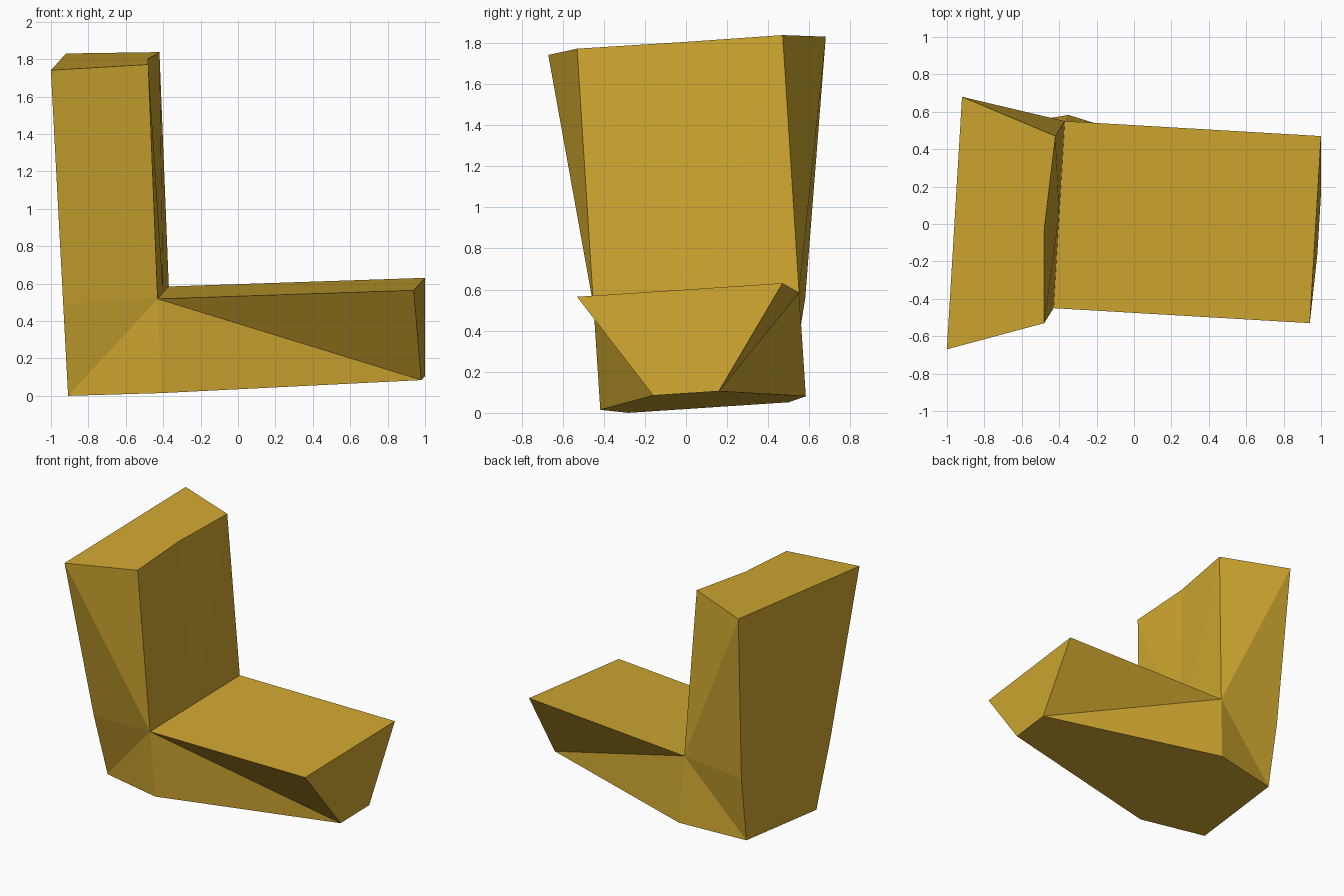
import bpy, bmesh
from mathutils import Vector

if "Cube" in bpy.data.objects:
    bpy.data.objects.remove(bpy.data.objects["Cube"])

# Slightly tilted width axis; the body is mirrored along it
AXIS = Vector((0.06, 1.0, 0.066))

# L profile: centre point (x, y, z) and half width
PROFILE = [
    ((-0.96, 0.005, 1.786), 0.675),   # 0 top rear
    ((-0.45, -0.03, 1.805), 0.50),    # 1 top front
    ((-0.40, 0.05, 0.552), 0.50),     # 2 inner corner
    ((0.97, -0.03, 0.598), 0.50),     # 3 seat end, upper
    ((0.99, 0.0, 0.095), 0.16),       # 4 seat end, lower
    ((-0.38, 0.083, 0.048), 0.50),    # 5 underside
    ((-0.885, 0.11, 0.026), 0.39),    # 6 heel
    ((-0.905, 0.085, 0.525), 0.495),  # 7 rear bend
]

bm = bmesh.new()
front = [bm.verts.new(Vector(p) - AXIS * w) for p, w in PROFILE]
back = [bm.verts.new(Vector(p) + AXIS * w) for p, w in PROFILE]
notch = bm.verts.new((-0.48, -0.03, 1.803))   # dip in the top edge
crease = bm.verts.new(PROFILE[2][0])          # middle of the inner corner

# Sides: triangle fans around the inner corner
for side in (front, back):
    ring = [side[(2 + i) % 8] for i in range(8)]
    for a, b in zip(ring[1:], ring[2:]):
        bm.faces.new((ring[0], a, b))

# Backrest front, folded towards the notch
for side in (front, back):
    bm.faces.new((side[1], side[2], crease))
    bm.faces.new((side[1], crease, notch))

# Top, seat, seat end, underside and rear
bm.faces.new((front[0], front[1], notch, back[1], back[0]))
bm.faces.new((front[2], front[3], back[3], back[2], crease))
for run in ((3, 4), (4, 5, 6), (6, 7, 0)):
    bm.faces.new([front[i] for i in run] + [back[i] for i in reversed(run)])
bmesh.ops.recalc_face_normals(bm, faces=bm.faces)

mesh = bpy.data.meshes.new("chair_body")
bm.to_mesh(mesh)
bm.free()

gold = bpy.data.materials.new("gold")
gold.diffuse_color = (0.63, 0.39, 0.03, 1)
gold.use_nodes = True
gold.node_tree.nodes["Principled BSDF"].inputs["Base Color"].default_value = gold.diffuse_color
mesh.materials.append(gold)
bpy.context.collection.objects.link(bpy.data.objects.new("chair_body", mesh))
